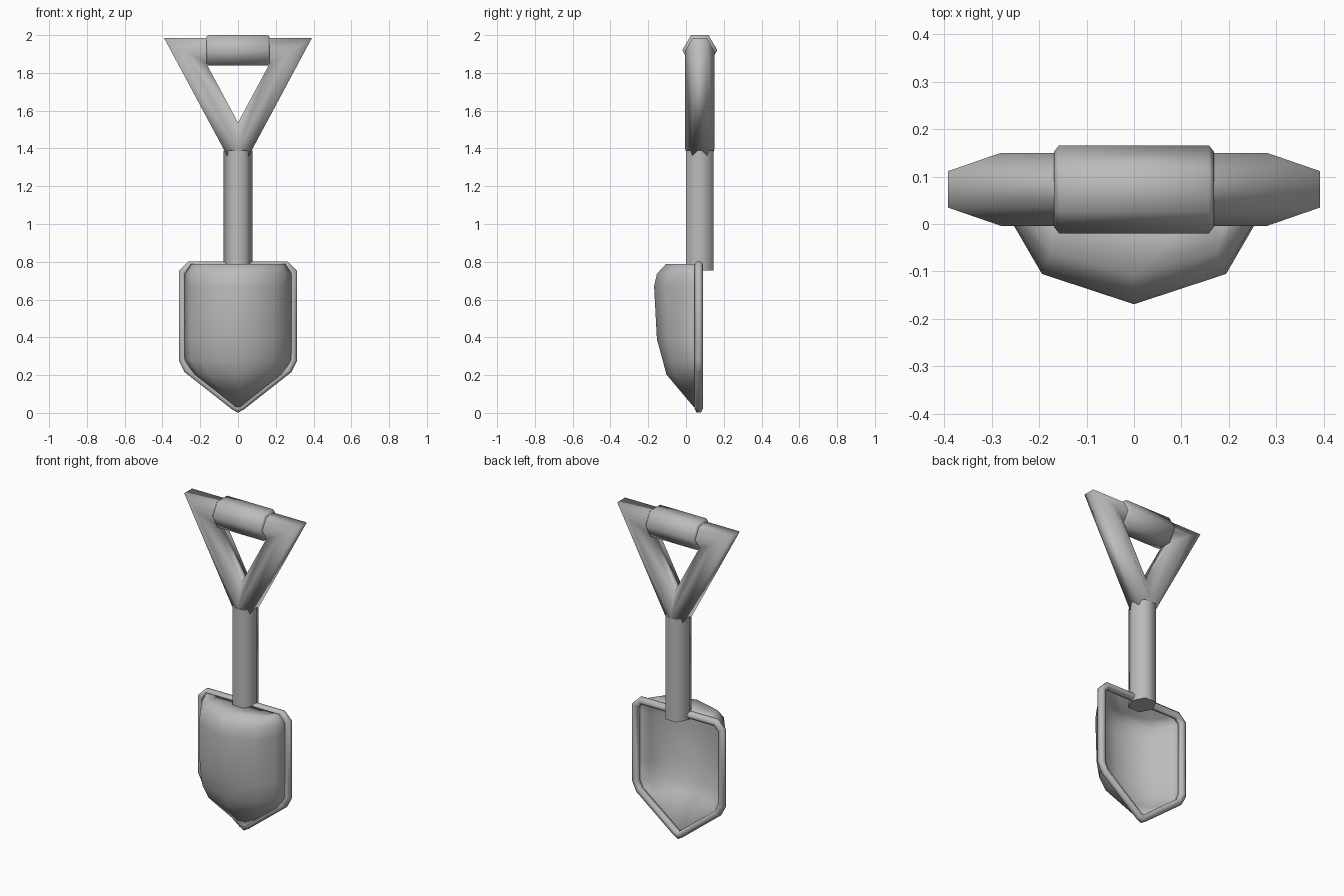
import bpy
import bmesh
import math
from mathutils import Vector

if "Cube" in bpy.data.objects:
    bpy.data.objects.remove(bpy.data.objects["Cube"], do_unlink=True)

grey = bpy.data.materials.new("plain grey")
grey.use_nodes = True
colour = (0.5, 0.5, 0.5, 1)
grey.diffuse_color = colour
grey.node_tree.nodes["Principled BSDF"].inputs["Base Color"].default_value = colour

HANDLE_Y = 0.073
RIM_Y = 0.068


def make_object(name, rings, close_rings=True, close_path=False, caps=False, angle=65):
    """Skin a list of point rings into a smooth shaded object."""
    bm = bmesh.new()
    rows = [[bm.verts.new(p) for p in ring] for ring in rings]
    count = len(rows[0])
    for i in range(len(rows) if close_path else len(rows) - 1):
        a, b = rows[i], rows[(i + 1) % len(rows)]
        for j in range(count if close_rings else count - 1):
            k = (j + 1) % count
            bm.faces.new((a[j], a[k], b[k], b[j]))
    if caps:
        bm.faces.new(rows[0])
        bm.faces.new(rows[-1])
    bmesh.ops.recalc_face_normals(bm, faces=bm.faces)
    mesh = bpy.data.meshes.new(name)
    bm.to_mesh(mesh)
    bm.free()
    mesh.materials.append(grey)
    obj = bpy.data.objects.new(name, mesh)
    bpy.context.collection.objects.link(obj)
    bpy.ops.object.select_all(action="DESELECT")
    obj.select_set(True)
    bpy.context.view_layer.objects.active = obj
    bpy.ops.object.shade_smooth_by_angle(angle=math.radians(angle))
    return obj


def hexagon(radius):
    """Six (flat-direction, point-direction) pairs."""
    return [(radius * math.sin(i * math.pi / 3), radius * math.cos(i * math.pi / 3))
            for i in range(6)]


def mitred_loop(name, path, radius, y):
    """Sweep a hexagonal bar round a closed counter-clockwise path in x and z."""
    points = [Vector(p) for p in path]
    rings = []
    for i, p in enumerate(points):
        d1 = (p - points[i - 1]).normalized()
        d2 = (points[(i + 1) % len(points)] - p).normalized()
        n1, n2 = Vector((d1.y, -d1.x)), Vector((d2.y, -d2.x))
        out = (n1 + n2) / (1 + n1.dot(n2))
        rings.append([(p.x + out.x * a, y + b, p.y + out.y * a) for a, b in hexagon(radius)])
    return make_object(name, rings, close_path=True)


# Triangular handle frame
mitred_loop("handle_frame", [(0, 1.396), (0.28, 1.918), (-0.28, 1.918)], 0.077, HANDLE_Y)

# Shaft, points to the sides
make_object("shaft", [[(b, HANDLE_Y + a * 1.1, z) for a, b in hexagon(0.077)]
                      for z in (0.755, 1.39)], caps=True)

# Grip with chamfered ends
make_object("grip", [[(x, HANDLE_Y + b, 1.92 + a) for a, b in hexagon(r)]
                     for x, r in ((-0.168, 0.08), (-0.158, 0.0925),
                                  (0.158, 0.0925), (0.168, 0.08))], caps=True)

# Rolled rim round the blade, mirrored from its right half
half_rim = [(0.02, 0.034), (0.267, 0.228), (0.293, 0.28), (0.293, 0.745), (0.255, 0.783)]
rim_path = [(0, 0.023)] + half_rim + [(-x, z) for x, z in reversed(half_rim)]
mitred_loop("blade_rim", rim_path, 0.0225, RIM_Y)

# Scooped blade: rows of height, half width and depth
rows = [(0.783, 0.255, 0), (0.785, 0.262, 0.172), (0.735, 0.288, 0.218),
        (0.67, 0.29, 0.233), (0.39, 0.29, 0.218), (0.28, 0.288, 0.188),
        (0.205, 0.238, 0.168), (0.035, 0.02, 0.025)]
half = [(1, 0), (0.86, 0.3), (0.66, 0.73)]
section = half + [(0, 1)] + [(-x, d) for x, d in reversed(half)]
blade = make_object("blade", [[(w * x, RIM_Y - depth * d, z) for x, d in section]
                              for z, w, depth in rows], close_rings=False, angle=80)
shell = blade.modifiers.new("thickness", "SOLIDIFY")
shell.thickness = 0.008
shell.offset = 0
